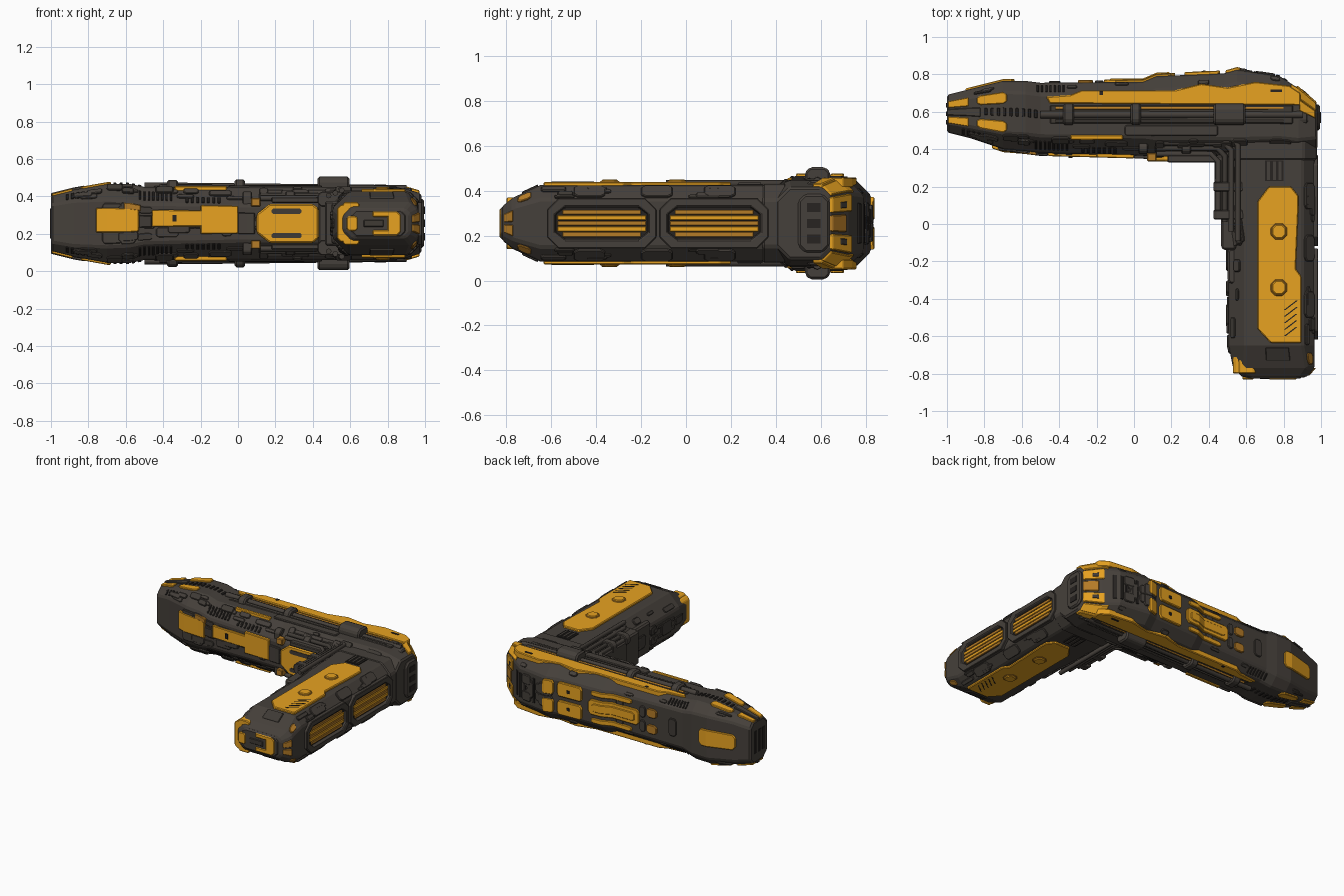
import bpy, bmesh, random
from mathutils import Vector

random.seed(4)
MID = 0.255  # height of the symmetry plane; every part is modelled around it
scene_cube = bpy.data.objects.get("Cube")
if scene_cube:
    bpy.data.objects.remove(scene_cube, do_unlink=True)


def material(name, red, green, blue):
    mat = bpy.data.materials.new(name)
    mat.use_nodes = True
    mat.diffuse_color = (red, green, blue, 1)
    shader = mat.node_tree.nodes["Principled BSDF"]
    shader.inputs["Base Color"].default_value = (red, green, blue, 1)
    shader.inputs["Roughness"].default_value = 0.7
    return mat


METAL = material("gunmetal", 0.06, 0.051, 0.043)
DARK = material("dark metal", 0.05, 0.043, 0.036)
BLACK = material("black groove", 0.02, 0.017, 0.015)
YELLOW = material("yellow paint", 0.81, 0.365, 0.015)
OCHRE = material("worn ochre", 0.46, 0.2, 0.02)


def finish(obj, mat, mirror, bevel):
    bpy.context.scene.collection.objects.link(obj)
    obj.location.z = MID
    obj.data.materials.append(mat)
    if bevel:
        mod = obj.modifiers.new("Bevel", "BEVEL")
        mod.width, mod.segments, mod.limit_method = bevel, 1, "ANGLE"
    if mirror:
        mod = obj.modifiers.new("Mirror", "MIRROR")
        mod.use_axis = (False, False, True)
        mod.use_mirror_merge = False
    return obj


def loft(name, rings, mat, mirror=False, bevel=0.005, closed=False):
    """Skin a run of equal rings, capped or joined end to end."""
    bm = bmesh.new()
    loops = [[bm.verts.new(p) for p in ring] for ring in rings]
    pairs = list(zip(loops, loops[1:]))
    if closed:
        pairs.append((loops[-1], loops[0]))
    for low, high in pairs:
        for i in range(len(low)):
            j = (i + 1) % len(low)
            bm.faces.new((low[i], low[j], high[j], high[i]))
    if not closed:
        bm.faces.new(loops[0])
        bm.faces.new(loops[-1])
    bmesh.ops.recalc_face_normals(bm, faces=bm.faces)
    mesh = bpy.data.meshes.new(name)
    bm.to_mesh(mesh)
    bm.free()
    return finish(bpy.data.objects.new(name, mesh), mat, mirror, bevel)


def place(axis, level, a, b):
    return {"x": (level, a, b), "y": (a, level, b), "z": (a, b, level)}[axis]


def prism(name, axis, outline, low, high, mat, mirror=False, bevel=0.005):
    return loft(name, [[place(axis, lv, *p) for p in outline] for lv in (low, high)], mat, mirror, bevel)


def rect(a0, a1, b0, b1, cut=0.0):
    if not cut:
        return [(a0, b0), (a1, b0), (a1, b1), (a0, b1)]
    return [(a0 + cut, b0), (a1 - cut, b0), (a1, b0 + cut), (a1, b1 - cut),
            (a1 - cut, b1), (a0 + cut, b1), (a0, b1 - cut), (a0, b0 + cut)]


# Arm hulls: position along, inner edge, outer edge, half height, inner chamfer
LONG = ("x", [(-1, .49, .69, .15, .05), (-.88, .46, .72, .18, .06), (-.7, .4, .765, .212, .085),
              (-.58, .39, .765, .212, .09), (-.5, .38, .755, .195, .09), (.05, .365, .76, .195, .1),
              (.12, .355, .79, .195, .1), (.48, .355, .805, .195, .1), (.55, .355, .825, .195, .1),
              (.78, .36, .79, .195, .1), (.88, .37, .725, .19, .08), (.98, .4, .64, .16, .06)])
SHORT = ("y", [(-.82, .58, .92, .075, .04), (-.77, .53, .966, .115, .06), (-.65, .505, .966, .17, .09),
               (-.1, .505, .966, .17, .09), (0, .49, .966, .17, .09), (.5, .47, .966, .17, .09)])
OUTER, OUTER_SLOPE, TOP, INNER_SLOPE, INNER = 2, 3, 4, 5, 6


def section(arm, t):
    stations = arm[1]
    for s, e in zip(stations, stations[1:]):
        if t <= e[0] + 1e-6:
            k = (t - s[0]) / (e[0] - s[0])
            a0, a1, h, c = [p + (q - p) * k for p, q in zip(s[1:], e[1:])]
            d = c * .7  # the outer edges are cut less than the inner ones
            return [Vector(p) for p in ((a0 + c, -h), (a1 - d, -h), (a1, d - h), (a1, h - d),
                                        (a1 - d, h), (a0 + c, h), (a0, h - c), (a0, c - h))]


def panel(arm, name, side, t0, t1, u0, u1, lift, mat, cut=0.0, mirror=True):
    """Armour plate that follows one facet of an arm; u runs across the facet."""
    steps = {t0, t1, t0 + cut, t1 - cut} | {s[0] for s in arm[1] if t0 + cut < s[0] < t1 - cut}
    rings = []
    for t in sorted(steps):
        pts = section(arm, t)
        p, q = pts[side], pts[(side + 1) % 8]
        edge = q - p
        normal = Vector((edge.y, -edge.x)).normalized()
        trim = (u1 - u0) * 0.2 if cut and t in (t0, t1) else 0
        a, b = p.lerp(q, u0 + trim), p.lerp(q, u1 - trim)
        ring = (a - normal * .01, b - normal * .01, b + normal * lift, a + normal * lift)
        rings.append([place(arm[0], t, *v) for v in ring])
    centred = side in (OUTER, INNER) and abs(u0 + u1 - 1) < .01
    return loft(name, rings, mat, mirror and not centred, min(.004, lift * .4))


def louvres(arm, name, side, t0, t1, u0, u1, count):
    step = (t1 - t0) / count
    for i in range(count):
        panel(arm, name, side, t0 + i * step, t0 + (i + .5) * step, u0, u1, .006, BLACK)


def tube(name, points, radius, mat):
    curve = bpy.data.curves.new(name, "CURVE")
    curve.dimensions = "3D"
    curve.bevel_depth, curve.bevel_resolution, curve.use_fill_caps = radius, 2, True
    spline = curve.splines.new("POLY")
    spline.points.add(len(points) - 1)
    for point, co in zip(spline.points, points):
        point.co = (*co, 1)
    return finish(bpy.data.objects.new(name, curve), mat, True, 0)


for arm, name in ((LONG, "long_arm_hull"), (SHORT, "short_arm_hull")):
    loft(name, [[place(arm[0], s[0], *p) for p in section(arm, s[0])] for s in arm[1]], METAL, bevel=.01)

# Small dark armour plates scattered over the hulls
for arm, start, end, total in ((LONG, -.95, .8, 70), (SHORT, -.72, .25, 36)):
    for i in range(total):
        t, u = random.uniform(start, end), random.uniform(.02, .6)
        side = random.choice((OUTER, OUTER_SLOPE, INNER_SLOPE, INNER, INNER_SLOPE, INNER))
        if arm is SHORT and side == OUTER:
            side = INNER
        panel(arm, "hull_plate", side, t, t + random.uniform(.04, .12), u, u + random.uniform(.15, .38),
              random.uniform(.006, .013), random.choice((METAL, METAL, DARK)), .012)

# Long arm: top spine, rods and clamps
prism("top_yellow_plate", "z", [(-.45, .645), (.89, .635), (.89, .7), (.83, .74), (.65, .76), (.5, .73), (.36, .75),
                                (.22, .715), (-.28, .715), (-.34, .69), (-.47, .68)], .16, .205, YELLOW, True)
panel(LONG, "corner_top_paint", TOP, .885, .97, 0, .28, .014, YELLOW)
panel(LONG, "corner_slope_paint", OUTER_SLOPE, .84, .97, .1, 1, .008, YELLOW)
prism("plate_marking", "z", rect(-.185, -.165, .69, .71), .2, .208, BLACK, True, 0)
prism("plate_marking", "z", rect(.73, .79, .705, .72), .2, .208, BLACK, True, 0)
prism("top_yellow_strip", "z", rect(-.34, -.06, .45, .475), .15, .201, YELLOW, True)
prism("spine_channel", "z", rect(-.45, .85, .535, .635), .17, .199, DARK, True)
tube("spine_rod", [(-.5, .585, .2), (.9, .585, .185)], .02, METAL)
for y in (.55, .62):
    tube("spine_cable", [(-.42, y, .2), (.8, y, .195)], .008, OCHRE if y > .6 else DARK)
for x, half, top in ((-.35, .03, .232), (.01, .028, .235), (.51, .085, .25), (.9, .03, .19)):
    prism("spine_clamp", "x", rect(.53, .643, .13, top, .022), x - half, x + half, METAL, True, .01)
prism("lower_ledge", "z", rect(-.05, .45, .47, .53, .01), .15, .204, METAL, True)
for x in (.05, .28):
    prism("ledge_clamp", "x", rect(.375, .44, .08, .17, .02), x - .025, x + .025, METAL, True)
louvres(LONG, "nose_louvre", TOP, -.8, -.5, .38, .58, 9)
louvres(LONG, "front_louvre", INNER_SLOPE, -.53, -.34, .3, .8, 8)
louvres(LONG, "nose_front_louvre", INNER_SLOPE, -.92, -.78, .3, .8, 5)
louvres(LONG, "shoulder_louvre", INNER_SLOPE, -.28, -.08, .6, .9, 7)
louvres(LONG, "rear_louvre", OUTER_SLOPE, -.52, -.36, .25, .8, 7)

# Long arm: nose prongs and mouth slot
for u0, u1 in ((0, .3), (.7, 1)):
    panel(LONG, "nose_tip_paint", TOP, -.995, -.885, u0, u1, .008, YELLOW)
    panel(LONG, "nose_paint", TOP, -.84, -.68, u0, u1 - .02, .009, YELLOW, .02)
panel(LONG, "nose_bridge", TOP, -1, -.82, .36, .64, .012, METAL)
for y in (.545, .59, .635):
    prism("mouth_slot", "x", rect(y - .012, y + .012, -.08, .08), -1.004, -.99, BLACK, bevel=0)

# Long arm: painted panels on the front and the back
for t0, t1, u0, u1, mat in ((-.76, -.53, .17, .69, YELLOW), (-.61, -.52, .05, .2, OCHRE),
                            (-.53, -.46, .3, .6, DARK), (-.46, -.19, .15, .58, YELLOW),
                            (-.2, 0, .01, .78, YELLOW), (0, .09, .2, .8, METAL)):
    panel(LONG, "front_panel", INNER, t0, t1, u0, u1, .016, mat, mirror=False)
prism("front_panel_mark", "y", rect(-.35, -.33, .01, .045), .352, .375, BLACK, bevel=0)
prism("front_shield", "y", [(.1, -.05), (.17, -.105), (.4, -.105), (.43, -.08), (.43, .08), (.4, .105),
                            (.17, .105), (.1, .05)], .335, .37, YELLOW, bevel=.008)
for z in (-.065, .065):
    prism("shield_groove", "y", rect(.18, .34, z - .014, z + .014, .008), .331, .34, DARK, bevel=0)
prism("shield_bracket", "y", rect(.07, .12, .09, .135), .335, .38, OCHRE, True)
prism("shield_hood", "y", rect(.18, .44, .109, .14), .33, .38, METAL, True)
panel(LONG, "back_bracket_panel", OUTER, .49, .57, .56, .97, .014, YELLOW, .01)
panel(LONG, "back_square_panel", OUTER, .27, .46, .56, .97, .016, YELLOW, .012)
panel(LONG, "back_square_bolt", OUTER, .36, .385, .7, .8, .019, BLACK)
panel(LONG, "back_long_panel", OUTER, -.16, .22, .28, .72, .014, YELLOW, .02)
panel(LONG, "back_long_inset", OUTER, -.13, .19, .38, .62, .019, YELLOW, .02)
panel(LONG, "back_upper_strip", OUTER, -.1, .2, .82, .96, .012, YELLOW, .02)
panel(LONG, "back_worn_panel", OUTER, -.3, -.22, .6, .85, .012, OCHRE, .02)
panel(LONG, "nose_back_panel", OUTER, -.9, -.64, .3, .7, .01, YELLOW, .02)
louvres(LONG, "back_grille", OUTER, .64, .84, .15, .85, 5)

# Corner where the arms meet
panel(LONG, "corner_side_paint", OUTER, .87, .975, .7, .99, .01, YELLOW)
panel(LONG, "corner_centre_paint", OUTER, .9, .975, .35, .65, .01, OCHRE)
panel(LONG, "corner_window", OUTER, .9, .935, .76, .88, .013, DARK)
prism("corner_block", "x", rect(.5, .64, -.13, .13, .03), .93, .995, METAL, bevel=.01)
for z in (-.07, 0, .07):
    prism("corner_block_slot", "x", rect(.54, .6, z - .02, z + .02), .99, .999, BLACK, bevel=0)
prism("corner_collar", "y", rect(.48, .978, -.175, .175, .07), .34, .45, METAL, bevel=.01)
prism("corner_hatch", "z", rect(.7, .8, .23, .34), .16, .176, BLACK, True, 0)
for x in (.72, .75, .78):
    prism("hatch_bar", "z", rect(x - .008, x + .008, .235, .335), .17, .182, METAL, True, 0)

# Stepped inner buttress with bent conduits
for x, low, high, half in ((.43, .04, .37, .13), (.465, -.14, .05, .12), (.5, -.32, -.13, .11)):
    prism("inner_buttress", "z", rect(x, .56, low, high, .015), -half, half, METAL, bevel=.012)
for i, mat in enumerate((METAL, DARK, METAL, METAL)):
    x, y, z = .45 + i * .035, .375 + i * .03, .135 + i * .014
    bend = [(.12, y, z), (x - .04, y, z), (x, y - .04, z), (x, .06 - i * .05, z)]
    tube("bent_conduit", bend, .015, mat)
for y in (.05, .2):
    prism("conduit_clamp", "y", rect(.425, .6, .09, .17, .02), y - .025, y + .025, METAL, True)

# Short arm: top plate with bolts and scratches
prism("short_arm_top_plate", "z", [(.66, -.56), (.73, -.635), (.895, -.635), (.895, -.28), (.865, -.24),
                                   (.88, .1), (.88, .15), (.84, .2), (.72, .2), (.66, .12)],
      .15, .184, YELLOW, True)
for y in (-.34, -.04):
    prism("plate_bolt", "z", rect(.73, .82, y - .045, y + .045, .025), .17, .188, OCHRE, True)
    prism("plate_bolt_cap", "z", rect(.738, .812, y - .037, y + .037, .02), .18, .195, YELLOW, True)
for i in range(5):
    y = -.6 + i * .035
    prism("plate_scratch", "z", [(.8, y), (.81, y), (.875, y + .05), (.865, y + .05)], .18, .186, BLACK, True, 0)
for y in (-.5, -.2, .08):
    panel(SHORT, "side_clamp", OUTER_SLOPE, y, y + .14, .1, .9, .012, METAL, .02)
    panel(SHORT, "inner_pad", INNER, y - .05, y + .07, .2, .8, .012, DARK, .02)

# Short arm: two framed windows with slats on the outer side
for y in (-.375, .125):
    profile = [(.955, 1, 1), (.985, 1, 1), (.985, .86, .68), (.955, .82, .6)]
    loft("window_frame", [[(x, y + a * wide, b * tall) for x, wide, tall in profile]
                          for a, b in rect(-.243, .243, -.112, .112, .05)], METAL, bevel=.004, closed=True)
    prism("window_well", "x", rect(y - .205, y + .205, -.068, .068, .03), .955, .969, BLACK, bevel=0)
    for i in range(5):
        z, half = (i - 2) * .025, .175 if i in (0, 4) else .197
        prism("window_slat", "x", rect(y - half, y + half, z - .0105, z + .0105), .96, .976,
              YELLOW if i % 2 else OCHRE, bevel=.002)

# Short arm: end cap brackets
prism("end_plate", "y", rect(.6, .9, -.075, .075, .03), -.826, -.78, METAL, bevel=.01)
prism("end_left_bar", "y", rect(.53, .6, -.1, .1, .02), -.8, -.7, YELLOW)
prism("end_left_arm", "y", rect(.56, .65, .075, .115, .012), -.8, -.7, YELLOW, True)
prism("end_left_tab", "y", rect(.58, .64, -.04, .04, .012), -.831, -.78, YELLOW)
prism("end_right_bar", "y", rect(.8, .87, -.065, .065, .02), -.831, -.78, YELLOW)
prism("end_right_arm", "y", rect(.72, .83, .035, .065), -.831, -.78, YELLOW, True)
prism("end_core", "y", rect(.67, .78, -.02, .02), -.83, -.78, DARK)
panel(SHORT, "end_vent", TOP, -.73, -.66, .25, .65, .008, DARK)
panel(SHORT, "end_corner_patch", OUTER_SLOPE, -.75, -.69, .25, .8, .008, OCHRE, .015)
panel(SHORT, "end_side_patch", OUTER, -.81, -.77, .55, .9, .008, OCHRE)
